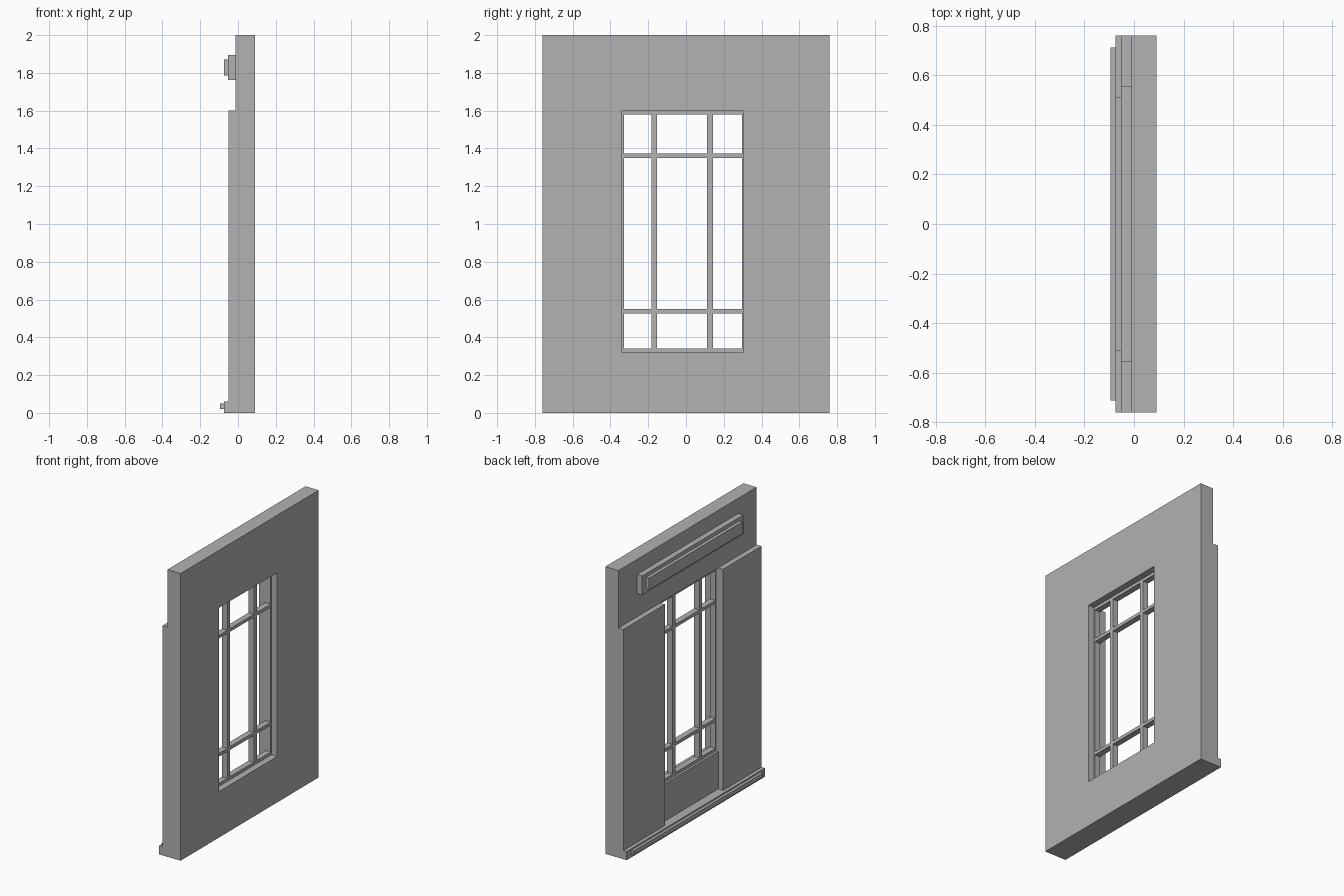
import bpy

# Remove the default cube
cube = bpy.data.objects.get("Cube")
if cube:
    bpy.data.objects.remove(cube, do_unlink=True)

# Single plain material
grey = bpy.data.materials.new("plain_grey")
grey.use_nodes = True
colour = (0.445, 0.445, 0.445, 1)
grey.diffuse_color = colour
grey.node_tree.nodes["Principled BSDF"].inputs["Base Color"].default_value = colour


def box(name, x, y, z):
    """Box spanning the (low, high) pairs on each axis."""
    bpy.ops.mesh.primitive_cube_add(size=1, location=[sum(s) / 2 for s in (x, y, z)])
    ob = bpy.context.object
    ob.name = name
    ob.scale = [s[1] - s[0] for s in (x, y, z)]
    bpy.ops.object.transform_apply(location=False, rotation=False, scale=True)
    ob.data.materials.append(grey)
    return ob


HALF = 0.76                  # half width of the panel
BACK, FACE = -0.012, 0.09    # wall thickness range
OPEN_Y = (-0.338, 0.302)     # window opening
OPEN_Z = (0.32, 1.6)

# Wall panel with the window opening cut through it
wall = box("wall_panel", (BACK, FACE), (-HALF, HALF), (0, 2))
cutter = box("opening_cutter", (-0.3, 0.3), OPEN_Y, OPEN_Z)
cutter.hide_render = True
cut = wall.modifiers.new("opening", "BOOLEAN")
cut.operation = "DIFFERENCE"
cut.solver = "EXACT"
cut.object = cutter
bpy.context.view_layer.objects.active = wall
bpy.ops.object.modifier_apply(modifier=cut.name)
bpy.data.objects.remove(cutter, do_unlink=True)

# Raised pilasters on both sides of the opening
PIL_X = (-0.05, BACK)
box("right_pilaster", PIL_X, (-HALF, OPEN_Y[0]), (0, OPEN_Z[1]))
box("left_pilaster", PIL_X, (OPEN_Y[1], HALF), (0, OPEN_Z[1]))

# Stepped base sill and stepped lintel block
box("base_sill", (-0.075, BACK), (-HALF, HALF), (0, 0.06))
box("base_sill_strip", (-0.095, -0.075), (-0.713, 0.713), (0.02, 0.05))
box("lintel_block", (-0.052, BACK), (-0.557, 0.557), (1.762, 1.895))
box("lintel_strip", (-0.075, -0.052), (-0.513, 0.513), (1.787, 1.87))

# Window frame and glazing bars
BAR_X = (0.004, 0.045)
box("frame_bottom", BAR_X, OPEN_Y, (OPEN_Z[0], 0.341))
box("frame_top", BAR_X, OPEN_Y, (1.579, OPEN_Z[1]))
box("frame_right", BAR_X, (OPEN_Y[0], -0.329), OPEN_Z)
box("frame_left", BAR_X, (0.296, OPEN_Y[1]), OPEN_Z)
for i, y in enumerate([(-0.182, -0.153), (0.11, 0.143)]):
    box(f"upright_bar_{i + 1}", BAR_X, y, OPEN_Z)
for i, z in enumerate([(0.527, 0.55), (1.35, 1.372)]):
    box(f"cross_bar_{i + 1}", BAR_X, OPEN_Y, z)
